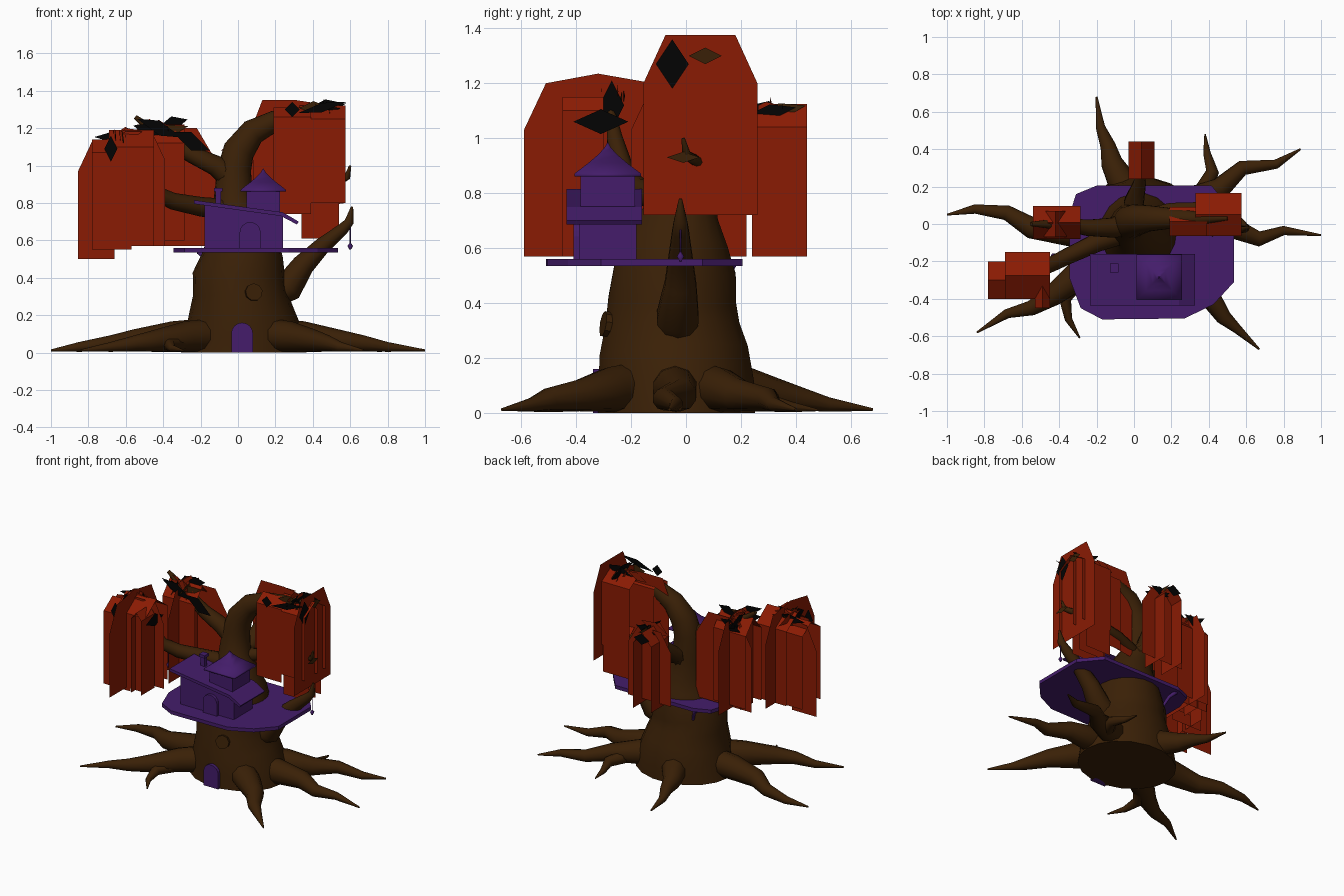
import bpy, bmesh, math, random
from mathutils import Vector

random.seed(4)
if "Cube" in bpy.data.objects:
    bpy.data.objects.remove(bpy.data.objects["Cube"])


def material(name, rgb):
    m = bpy.data.materials.new(name)
    m.diffuse_color = (*rgb, 1)
    m.use_nodes = True
    m.node_tree.nodes["Principled BSDF"].inputs["Base Color"].default_value = (*rgb, 1)
    return m


BARK = material("brown bark", (.042, .0145, .002))
LEAF = material("rust red leaves", (.255, .011, .001))
WOOD = material("purple wood", (.058, .012, .145))
DARK = material("near black leaves", (.001, .001, .001))


def build(name, verts, faces, mat, smooth=False):
    me = bpy.data.meshes.new(name)
    me.from_pydata(verts, [], faces)
    me.materials.append(mat)
    bm = bmesh.new()
    bm.from_mesh(me)
    bmesh.ops.recalc_face_normals(bm, faces=bm.faces)
    for f in bm.faces:
        f.smooth = smooth and len(f.verts) == 4
    bm.to_mesh(me)
    bm.free()
    bpy.context.collection.objects.link(bpy.data.objects.new(name, me))


def tube(name, path, radii, sides=10, mat=BARK, wide=None):
    """Tapered limb: rings set square to the path, optionally widened sideways."""
    pts = [Vector(p) for p in path]
    n, verts, faces = len(pts), [], []
    wide = wide or [1] * n
    for i, p in enumerate(pts):
        t = (pts[min(i + 1, n - 1)] - pts[max(i - 1, 0)]).normalized()
        ref = Vector((0, 1, 0)) if abs(t.y) < .8 else Vector((1, 0, 0))
        a = t.cross(ref).normalized()
        b = t.cross(a)
        for k in range(sides):
            w = math.tau * k / sides
            verts.append(p + radii[i] * (a * wide[i] * math.cos(w) + b * math.sin(w)))
    for i in range(n - 1):
        for k in range(sides):
            j = (k + 1) % sides
            faces.append((i * sides + k, i * sides + j, (i + 1) * sides + j, (i + 1) * sides + k))
    faces += [tuple(range(sides)), tuple(range((n - 1) * sides, n * sides))]
    build(name, verts, faces, mat, True)


def prism(name, pts, a, b, axis="y"):
    """Outline pushed along an axis from a to b."""
    n = len(pts)
    verts = [(u, d, v) if axis == "y" else (u, v, d) for d in (a, b) for u, v in pts]
    faces = [tuple(range(n)), tuple(range(n, 2 * n))]
    faces += [(i, (i + 1) % n, n + (i + 1) % n, n + i) for i in range(n)]
    build(name, verts, faces, WOOD)


def box(name, x, y, z):
    prism(name, [(x[0], y[0]), (x[1], y[0]), (x[1], y[1]), (x[0], y[1])], *z, axis="z")


def arch(cx, w, z, h):
    top = [(cx + w * math.cos(math.pi * k / 8), z + h - w + w * math.sin(math.pi * k / 8)) for k in range(9)]
    return [(cx + w, z)] + top + [(cx - w, z)]


def card(axis, pos, pts):
    """Flat hanging leaf sheet across x or y."""
    build("leaf_sheet", [(u, pos, v) if axis == "x" else (pos, u, v) for u, v in pts], [tuple(range(len(pts)))], LEAF)


def sheet(lo, hi, bottom, shoulder, top, cut=.08):
    return [(lo, bottom), (lo, shoulder), (lo + cut, top), (hi - cut, top), (hi, shoulder), (hi, bottom)]


def drape(ridge, x, y, bottom, eave, top):
    """Leaf sheet folded over a ridge and hanging on both sides."""
    (s0, s1), (e0, e1) = (y, x) if ridge == "x" else (x, y)
    prof = [(s0, bottom), (s0, eave), ((s0 + s1) / 2, top), (s1, eave), (s1, bottom)]
    verts = [(e, s, z) if ridge == "x" else (s, e, z) for e in (e0, e1) for s, z in prof]
    build("leaf_drape", verts, [(i, i + 1, i + 6, i + 5) for i in range(4)], LEAF)


def shard(p, w, h, mat=DARK):
    """One upright diamond leaf, w from its middle to its side tip."""
    p, w, up = Vector(p), Vector(w), Vector((0, 0, h))
    build("dry_leaf", [p - up, p + w, p + up, p - w], [(0, 1, 2, 3)], mat)


def shards(c, spread, count):
    """Long jagged dry leaves crossing over the crown of a clump."""
    for i in range(count):
        p = Vector(c) + Vector([random.uniform(-s, s) for s in spread])
        w = Vector((1, random.uniform(-.1, .1), 0)) if i % 2 else Vector((random.uniform(-.1, .1), 1, 0))
        w = w * random.uniform(.07, .13) + Vector((0, 0, random.uniform(-.03, .03)))
        shard(p, w, random.uniform(.025, .05), (DARK, DARK, LEAF, LEAF, BARK)[i % 5])


# Trunk, bending over into the left bough
tube("trunk",
     [(.03, -.035, 0), (.03, -.035, .1), (.015, -.045, .22), (.01, -.05, .32), (.005, -.05, .41), (.025, -.04, .52),
      (.02, -.035, .62), (0, -.02, .72), (-.025, 0, .83), (-.02, .01, .98), (.005, .02, 1.08), (.08, .03, 1.18),
      (.2, .03, 1.24), (.35, .03, 1.28), (.5, .03, 1.31)],
     [.29, .287, .275, .248, .236, .225, .19, .14, .105, .09, .085, .07, .055, .035, .01], 18,
     wide=[1.16, 1.1, 1.02, 1.01, 1.05, .96] + [1] * 9)

# Boughs
tube("right_bough", [(-.02, 0, .92), (-.12, -.02, 1), (-.25, -.02, 1.06), (-.38, 0, 1.13), (-.55, 0, 1.26)],
     [.07, .055, .045, .035, .012])
tube("front_right_bough", [(-.03, -.04, .76), (-.2, -.1, .78), (-.35, -.17, .81), (-.45, -.22, .86),
                           (-.52, -.26, 1), (-.6, -.28, 1.14)], [.06, .052, .045, .04, .03, .01])
tube("back_bough", [(0, .02, .78), (0, .12, .85), (.03, .22, .96), (.04, .34, 1.08)], [.07, .055, .035, .01])
tube("low_left_bough", [(.17, -.03, .3), (.27, -.03, .35), (.35, -.02, .47), (.45, -.02, .57), (.56, -.02, .66),
                        (.595, -.02, .7), (.61, -.02, .78)], [.07, .08, .06, .045, .032, .025, .006])
tube("mid_left_bough", [(0, .02, .8), (.2, .08, .84), (.4, .095, .88), (.53, .05, .91), (.585, 0, .94), (.6, -.01, 1)],
     [.05, .035, .025, .022, .018, .006])
shard((.6, -.01, .93), (0, .06, 0), .02, BARK)

# Roots
roots = [
    [(-.15, -.04), (-.35, -.04), (-.55, -.02), (-.68, .06), (-.85, .08), (-1, .05)],
    [(-.12, -.15), (-.28, -.26), (-.43, -.38), (-.55, -.45), (-.68, -.48), (-.84, -.58)],
    [(.15, -.18), (.28, -.28), (.4, -.38), (.48, -.5), (.55, -.56), (.67, -.67)],
    [(.18, -.04), (.35, -.04), (.53, -.02), (.67, -.08), (.8, -.035), (1, -.06)],
    [(.15, .04), (.3, .12), (.46, .19), (.58, .3), (.76, .32), (.89, .4)],
    [(0, .1), (-.06, .22), (-.12, .33), (-.14, .42), (-.18, .52), (-.2, .68)]]
for r in roots:
    tube("root", [(x, y, z) for (x, y), z in zip(r, (.095, .085, .065, .05, .03, .012))],
         [.09, .082, .06, .042, .026, .005])
for r in ([(-.28, -.27), (-.37, -.4), (-.35, -.51), (-.29, -.61)], [(.34, .13), (.42, .28), (.39, .38), (.38, .48)]):
    tube("side_root", [(x, y, z) for (x, y), z in zip(r, (.06, .04, .022, .01))], [.05, .035, .02, .004], 8)

# Trunk door and knot
prism("trunk_door", arch(.022, .058, 0, .16), -.338, -.29)
bpy.ops.mesh.primitive_cylinder_add(vertices=9, radius=.047, depth=.05, location=(.08, -.278, .32),
                                    rotation=(math.pi / 2 - .15, 0, .25))
bpy.context.object.name = "knot"
bpy.context.object.data.materials.append(BARK)

# Deck and its brace
prism("deck", [(-.2, .205), (.415, .205), (.535, .06), (.535, -.31), (.425, -.43), (.27, -.505), (-.17, -.51),
               (-.285, -.45), (-.345, -.29), (-.345, .05), (-.31, .16)], .535, .56, "z")
tube("deck_brace", [(-.21, .17, .54), (-.17, .15, .5), (-.14, .12, .43)], [.014, .012, .01], 6, WOOD)

# House with sloping roof
prism("house_wall", [(-.18, .56), (.24, .56), (.24, .735), (-.18, .795)], -.39, -.18)
prism("house_roof", [(-.235, .795), (.23, .73), (.315, .685), (.325, .7), (.24, .75), (-.235, .815)], -.435, -.16)
prism("house_door_frame", arch(.065, .056, .56, .138), -.41, -.388)
box("tower_wall", (.045, .225), (-.385, -.185), (.68, .865))
box("chimney", (-.12, -.09), (-.25, -.22), (.77, .865))
box("chimney_cap", (-.128, -.082), (-.258, -.212), (.86, .88))

# Flared tower roof from stacked square rings
rings = [(.122, .86), (.12, .872), (.07, .91), (.035, .94), (.012, .965), (.001, .985)]
corners = [(-1, -1), (1, -1), (1, 1), (-1, 1)]
roof_v = [(.135 + h * a, -.285 + h * b, z) for h, z in rings for a, b in corners]
roof_f = [(4 * i + k, 4 * i + (k + 1) % 4, 4 * i + 4 + (k + 1) % 4, 4 * i + 4 + k)
          for i in range(len(rings) - 1) for k in range(4)]
build("tower_roof", roof_v, roof_f + [(0, 1, 2, 3)], WOOD, True)

# Hanging lanterns
for x, y, z, top in ((.6, -.02, .55, .7), (-.43, -.17, .67, .83)):
    tube("lantern_cord", [(x, y, z), (x, y, top)], [.003, .003], 4, WOOD)
    tube("lantern", [(x, y, z), (x, y, z + .02), (x, y, z + .035)], [.004, .015, .004], 6, WOOD)

# Front right leaf clump
card("x", -.25, [(-.855, .5), (-.855, .97), (-.78, 1.13), (-.66, 1.15), (-.66, .5)])
card("x", -.28, [(-.66, .57), (-.66, 1.15), (-.6, 1.2), (-.46, 1.18), (-.39, 1.03), (-.39, .57)])
card("y", -.6, [(-.59, .57), (-.59, 1.03), (-.51, 1.2), (-.32, 1.235), (-.12, 1.2), (-.04, 1.03), (-.04, .57)])
drape("x", (-.69, -.45), (-.4, -.15), .57, 1.1, 1.19)
drape("x", (-.78, -.57), (-.4, -.2), .55, 1.07, 1.14)
drape("y", (-.53, -.45), (-.45, -.3), .57, 1.1, 1.15)
shards((-.62, -.28, 1.15), (.07, .06, .02), 10)
shard((-.68, -.41, 1.09), (.035, 0, 0), .07)
shard((-.56, -.27, 1.12), (0, .045, 0), .09)
shard((-.44, -.31, 1.06), (0, .1, 0), .045)

# Right leaf clump
card("x", .06, sheet(-.56, -.12, .57, 1.03, 1.2, .1))
card("y", -.41, sheet(-.2, .22, .57, 1.03, 1.2))
drape("x", (-.54, -.285), (-.08, .095), .6, 1.12, 1.22)
drape("y", (-.48, -.36), (-.07, .07), .57, 1.14, 1.24)
shards((-.42, 0, 1.2), (.07, .05, .02), 10)
shard((-.42, -.09, 1.2), (.12, 0, -.05), .04)
shard((-.25, -.09, 1.13), (.1, 0, -.05), .05)
shard((-.42, .1, 1.17), (.08, 0, .03), .04)

# Left leaf clump
card("x", .075, [(.08, .73), (.08, 1.22), (.13, 1.35), (.31, 1.35), (.5, 1.32), (.575, 1.26), (.575, .8)])
card("y", .55, sheet(-.155, .26, .72, 1.2, 1.375))
drape("x", (.19, .39), (-.065, .09), .74, 1.26, 1.31)
drape("x", (.33, .575), (-.065, .165), .8, 1.25, 1.32)
shards((.4, .04, 1.3), (.09, .05, .015), 12)
shard((.45, -.09, 1.31), (.13, 0, .03), .025)
shard((.29, -.09, 1.3), (.04, 0, 0), .04)
shard((.56, -.05, 1.27), (0, .06, 0), .09)
shard((.56, .07, 1.3), (0, .06, 0), .03, BARK)

# Low left leaf clump
drape("x", (.34, .54), (.03, .165), .61, .89, .95)
card("x", .1, [(.34, .61), (.34, .89), (.4, .91), (.54, .95), (.54, .61)])

# Back leaf clump
card("x", .34, sheet(-.12, .22, .6, .98, 1.11))
drape("y", (-.03, .11), (.24, .44), .57, 1.04, 1.125)
shards((.05, .33, 1.1), (.03, .04, .015), 7)
shard((.04, .445, 1.08), (.06, 0, 0), .04)
